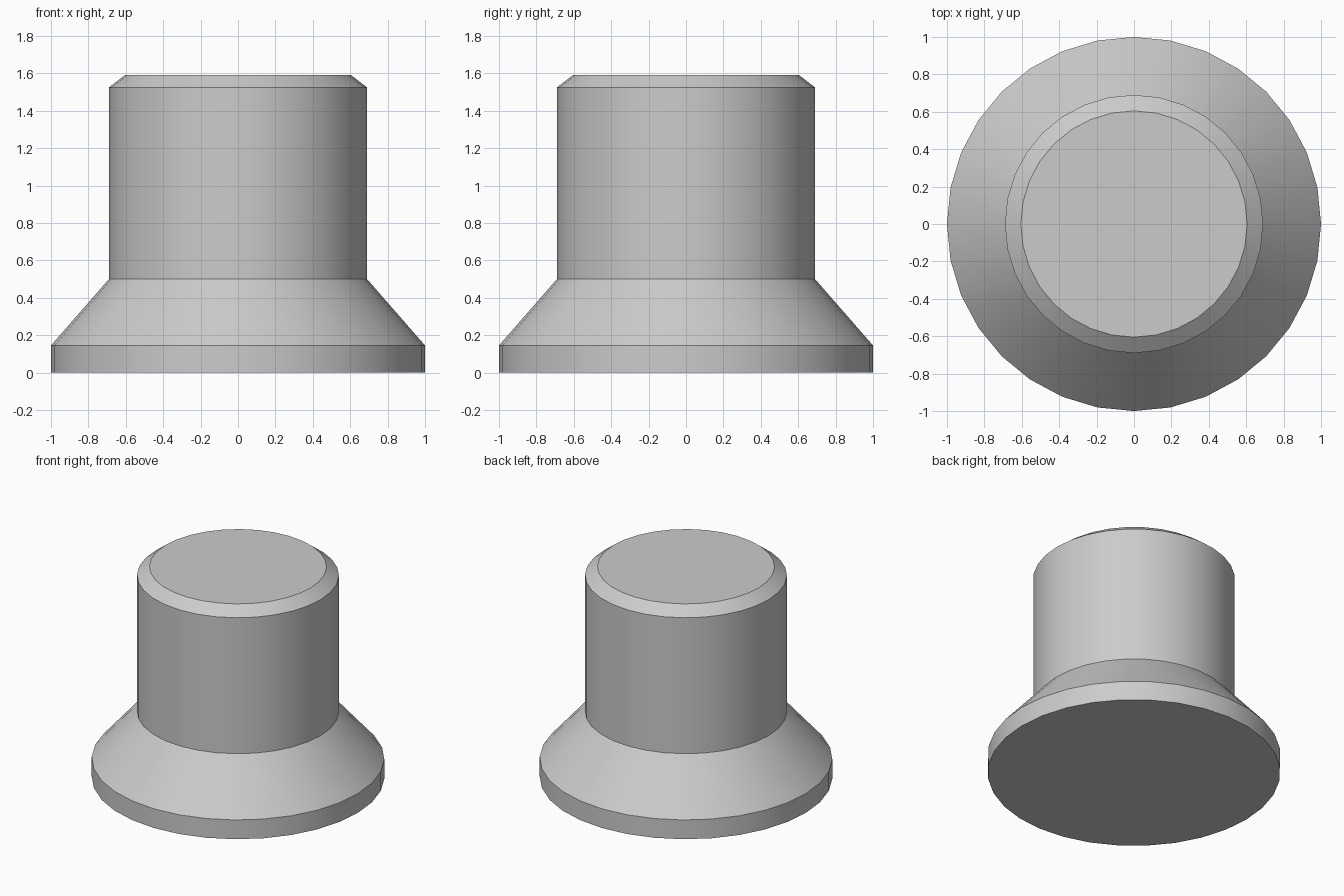
import bpy
import bmesh
import math

SIDES = 32

# Remove the default cube
cube = bpy.data.objects.get("Cube")
if cube:
    bpy.data.objects.remove(cube, do_unlink=True)

# Plain grey finish
grey = bpy.data.materials.new("plain_grey")
grey.use_nodes = True
colour = (0.6, 0.6, 0.6, 1.0)
grey.diffuse_color = colour
grey.node_tree.nodes["Principled BSDF"].inputs["Base Color"].default_value = colour


def turned_solid(name, profile):
    """Closed solid of revolution from (radius, height) pairs, bottom to top."""
    bm = bmesh.new()
    angles = [2 * math.pi * i / SIDES for i in range(SIDES)]
    rings = [[bm.verts.new((r * math.cos(a), r * math.sin(a), z)) for a in angles]
             for r, z in profile]
    for low, high in zip(rings, rings[1:]):
        for i in range(SIDES):
            j = (i + 1) % SIDES
            bm.faces.new((low[i], low[j], high[j], high[i]))
    bm.faces.new(rings[0][::-1])
    bm.faces.new(rings[-1])
    mesh = bpy.data.meshes.new(name)
    bm.to_mesh(mesh)
    bm.free()
    mesh.materials.append(grey)
    obj = bpy.data.objects.new(name, mesh)
    bpy.context.collection.objects.link(obj)
    return obj


# Knob: base rim, flared skirt, straight grip and chamfered top
knob = turned_solid("knob", [(1.0, 0.0), (1.0, 0.145), (0.69, 0.5),
                             (0.69, 1.525), (0.605, 1.59)])

# Smooth around the axis, sharp at the profile corners
bpy.ops.object.select_all(action="DESELECT")
knob.select_set(True)
bpy.context.view_layer.objects.active = knob
bpy.ops.object.shade_smooth_by_angle(angle=math.radians(25))
